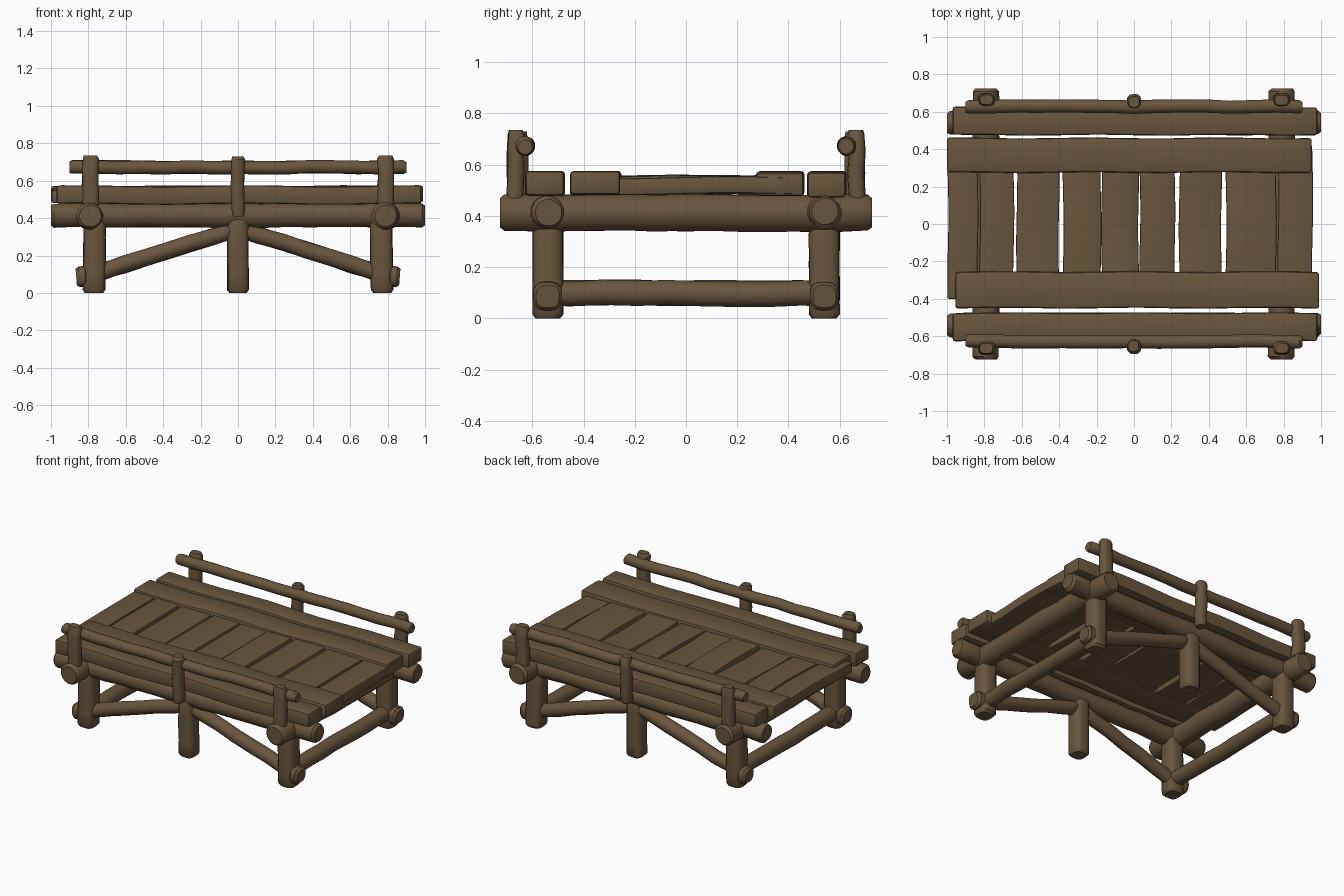
import bpy, bmesh, math, random
from mathutils import Vector

if "Cube" in bpy.data.objects:
    bpy.data.objects.remove(bpy.data.objects["Cube"])

random.seed(4)
wood = bpy.data.materials.new("brown wood")
wood.diffuse_color = (0.14, 0.091, 0.047, 1)
wood.use_nodes = True
wood.node_tree.nodes["Principled BSDF"].inputs["Base Color"].default_value = wood.diffuse_color


def finish(name, bm, angle=40):
    bmesh.ops.recalc_face_normals(bm, faces=bm.faces)
    me = bpy.data.meshes.new(name)
    bm.to_mesh(me)
    bm.free()
    me.materials.append(wood)
    ob = bpy.data.objects.new(name, me)
    bpy.context.collection.objects.link(ob)
    bpy.ops.object.select_all(action='DESELECT')
    ob.select_set(True)
    bpy.context.view_layer.objects.active = ob
    bpy.ops.object.shade_smooth_by_angle(angle=math.radians(angle))
    return ob


def log(name, p, q, rx, ry=None, power=2.0, wobble=0.004, sides=16):
    """Slightly uneven log from p to q; power above 2 squares the section."""
    ry = ry or rx
    p, q = Vector(p), Vector(q)
    d = (q - p).normalized()
    u = Vector((0, 1, 0)) if abs(d.y) < 0.9 else Vector((1, 0, 0))
    u = (u - d * u.dot(d)).normalized()
    v = d.cross(u)
    length = (q - p).length
    n = max(4, int(length / 0.12))
    e = 0.016 / length
    steps = [(0, 0.8), (e, 1)] + [(i / n, 1) for i in range(1, n)] + [(1 - e, 1), (1, 0.8)]
    bm = bmesh.new()
    rings = []
    for t, s in steps:
        c = p.lerp(q, t) + u * random.uniform(-wobble, wobble) + v * random.uniform(-wobble, wobble)
        s *= 1 + random.uniform(-wobble, wobble) * 5
        ring = []
        for k in range(sides):
            a = 2 * math.pi * (k + 0.5) / sides
            ca, sa = math.cos(a), math.sin(a)
            m = (abs(ca) ** power + abs(sa) ** power) ** (-1 / power)
            ring.append(bm.verts.new(c + u * (rx * s * m * ca) + v * (ry * s * m * sa)))
        rings.append(ring)
    for a, b in zip(rings, rings[1:]):
        for k in range(sides):
            j = (k + 1) % sides
            bm.faces.new((a[k], a[j], b[j], b[k]))
    bm.faces.new(rings[0])
    bm.faces.new(rings[-1])
    return finish(name, bm)


def plank(name, x0, x1, y0, y1, z0, z1, bevel=0.014):
    """Board with rounded edges, gently warped along its length."""
    bm = bmesh.new()
    bmesh.ops.create_cube(bm, size=1)
    for w in bm.verts:
        w.co = Vector((x1 if w.co.x > 0 else x0, y1 if w.co.y > 0 else y0, z1 if w.co.z > 0 else z0))
    bmesh.ops.bevel(bm, geom=bm.edges[:], offset=bevel, segments=2, profile=0.5, affect='EDGES')
    ax = 0 if x1 - x0 > y1 - y0 else 1
    lo, hi = (x0, x1) if ax == 0 else (y0, y1)
    for i in range(1, 10):
        co, no = Vector((0, 0, 0)), Vector((0, 0, 0))
        co[ax], no[ax] = lo + (hi - lo) * i / 10, 1
        bmesh.ops.bisect_plane(bm, geom=bm.verts[:] + bm.edges[:] + bm.faces[:], plane_co=co, plane_no=no)
    ph = random.uniform(0, 6)
    for w in bm.verts:
        w.co.z += 0.004 * math.sin(w.co[ax] * 7 + ph)
        w.co[1 - ax] += 0.003 * math.sin(w.co[ax] * 9 + ph)
    return finish(name, bm)


# Both long sides
for s, side in ((-1, "front"), (1, "back")):
    y = 0.54 * s
    log(side + "_long_log", (-1.0, y, 0.415), (1.0, y, 0.415), 0.065)
    plank(side + "_edge_board", -0.97, 0.98, min(0.475 * s, 0.625 * s), max(0.475 * s, 0.625 * s), 0.475, 0.572)
    log(side + "_middle_leg", (0, y, 0), (0, y, 0.42), 0.057, power=4, wobble=0.002)
    # Handrail with its middle post
    log(side + "_handrail", (-0.90, 0.628 * s, 0.672), (0.90, 0.628 * s, 0.672), 0.036)
    log(side + "_middle_rail_post", (0, 0.65 * s, 0.41), (0, 0.655 * s, 0.73), 0.038, 0.036, power=2.6)
    for m, end in ((-1, "left"), (1, "right")):
        tag = side + "_" + end
        log(tag + "_leg", (0.77 * m, y, 0), (0.765 * m, y, 0.42), 0.06, power=4, wobble=0.002)
        log(tag + "_brace", (0.855 * m, y, 0.075), (0.0, y, 0.345), 0.045)
        # Swollen joint at the foot of the brace
        log(tag + "_brace_knob", (0.80 * m, y, 0.09), (0.865 * m, y, 0.085), 0.056, 0.055, power=3, wobble=0.001)
        log(tag + "_rail_post", (0.79 * m, 0.665 * s, 0.40), (0.79 * m, 0.665 * s, 0.735), 0.033, 0.043, power=3)
    # Long deck boards along the edges
    if s < 0:
        plank("front_deck_board", -0.955, 0.99, -0.45, -0.255, 0.48, 0.572)
    else:
        plank("back_deck_board", -1.0, 0.95, 0.275, 0.46, 0.48, 0.572)

# Cross logs and low stretchers at both ends
for m, end in ((-1, "left"), (1, "right")):
    log(end + "_cross_log", (0.79 * m, -0.725, 0.412), (0.79 * m, 0.725, 0.412), 0.072)
    log(end + "_stretcher", (0.77 * m, -0.58, 0.098), (0.77 * m, 0.58, 0.098), 0.05)

# Crosswise deck planks with narrow gaps
gaps = [-0.83, -0.635, -0.39, -0.175, 0.028, 0.23, 0.48, 0.765]
half = [0.005, 0.008, 0.011, 0.002, 0.003, 0.012, 0.012, 0.005]
left = [-0.995] + [g + h for g, h in zip(gaps, half)]
right = [g - h for g, h in zip(gaps, half)] + [0.955]
for i, (a, b) in enumerate(zip(left, right)):
    plank("deck_plank_%d" % (i + 1), a, b, -0.40, 0.42, 0.485, 0.554 + random.uniform(-0.004, 0.004), 0.008)
